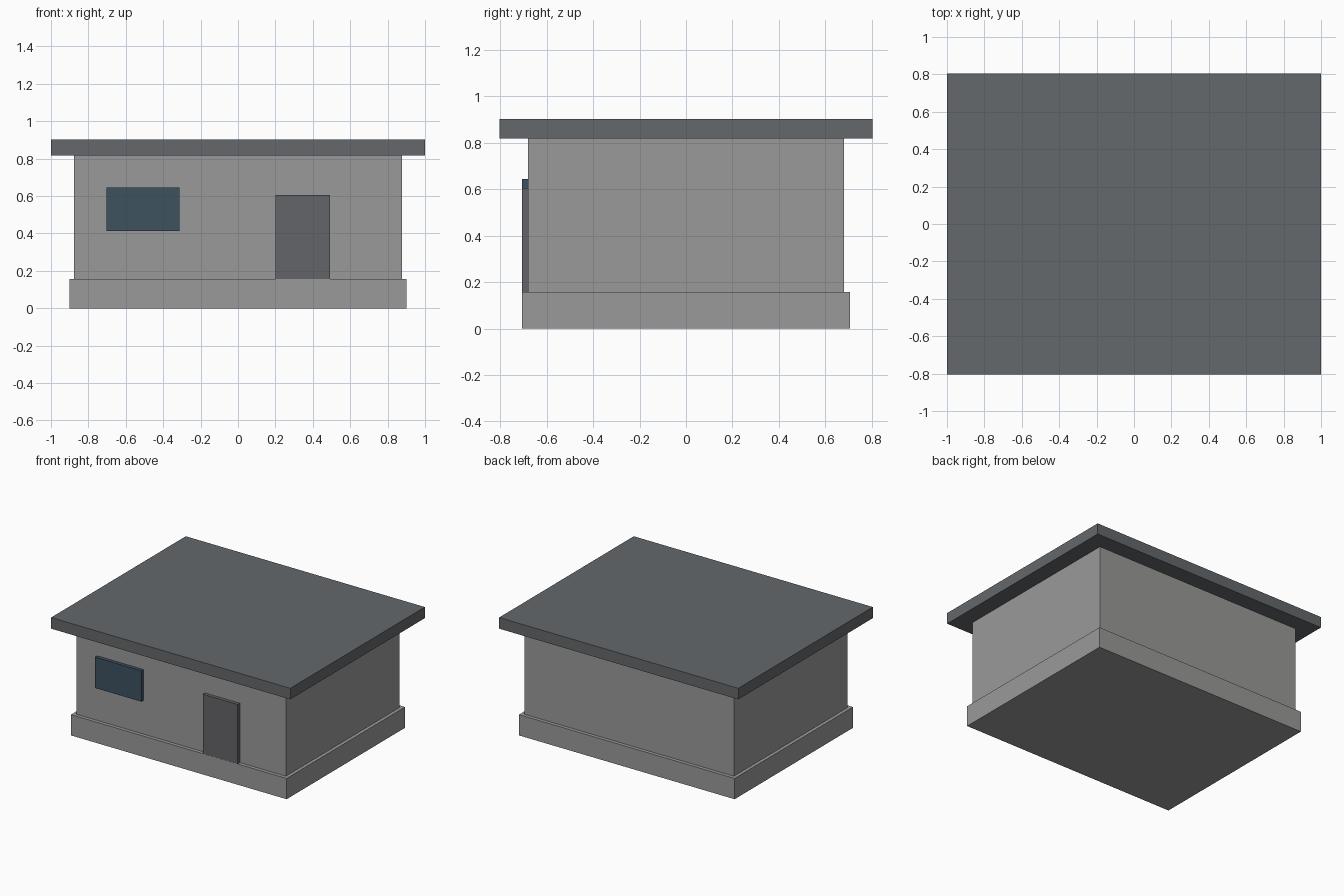
import bpy
import bmesh
from mathutils import Vector

if "Cube" in bpy.data.objects:
    bpy.data.objects.remove(bpy.data.objects["Cube"])


def srgb(r, g, b):
    return tuple(((c / 255 + 0.055) / 1.055) ** 2.4 for c in (r, g, b)) + (1.0,)


def material(name, r, g, b):
    mat = bpy.data.materials.new(name)
    mat.diffuse_color = srgb(r, g, b)
    mat.use_nodes = True
    mat.node_tree.nodes["Principled BSDF"].inputs["Base Color"].default_value = mat.diffuse_color
    return mat


concrete = material("light grey concrete", 153, 154, 152)
slate = material("dark grey roof", 100, 104, 107)
door_grey = material("door grey", 100, 101, 105)
glass = material("dark blue glass", 62, 82, 96)


def box(name, low, high, mat):
    """Axis-aligned box between two opposite corners."""
    low, high = Vector(low), Vector(high)
    bm = bmesh.new()
    bmesh.ops.create_cube(bm, size=1)
    for v in bm.verts:
        v.co = Vector(((low[i] + high[i]) / 2 + v.co[i] * (high[i] - low[i])) for i in range(3))
    mesh = bpy.data.meshes.new(name)
    bm.to_mesh(mesh)
    bm.free()
    mesh.materials.append(mat)
    obj = bpy.data.objects.new(name, mesh)
    bpy.context.collection.objects.link(obj)
    return obj


def slab(name, half_x, half_y, bottom, top, mat):
    """Box centred on the vertical axis."""
    return box(name, (-half_x, -half_y, bottom), (half_x, half_y, top), mat)


PLINTH_TOP, WALL_TOP, ROOF_TOP = 0.157, 0.818, 0.902
WALL_Y = 0.68

# Stacked body: plinth, walls and overhanging flat roof
slab("plinth", 0.902, 0.707, 0.0, PLINTH_TOP, concrete)
slab("walls", 0.876, WALL_Y, PLINTH_TOP, WALL_TOP, concrete)
slab("roof", 1.0, 0.804, WALL_TOP, ROOF_TOP, slate)

# Raised front panels; the foot of the door is sunk into the plinth
box("window", (-0.702, -0.706, 0.412), (-0.314, -WALL_Y + 0.01, 0.645), glass)
box("door", (0.2, -0.706, 0.08), (0.492, -WALL_Y + 0.01, 0.606), door_grey)
